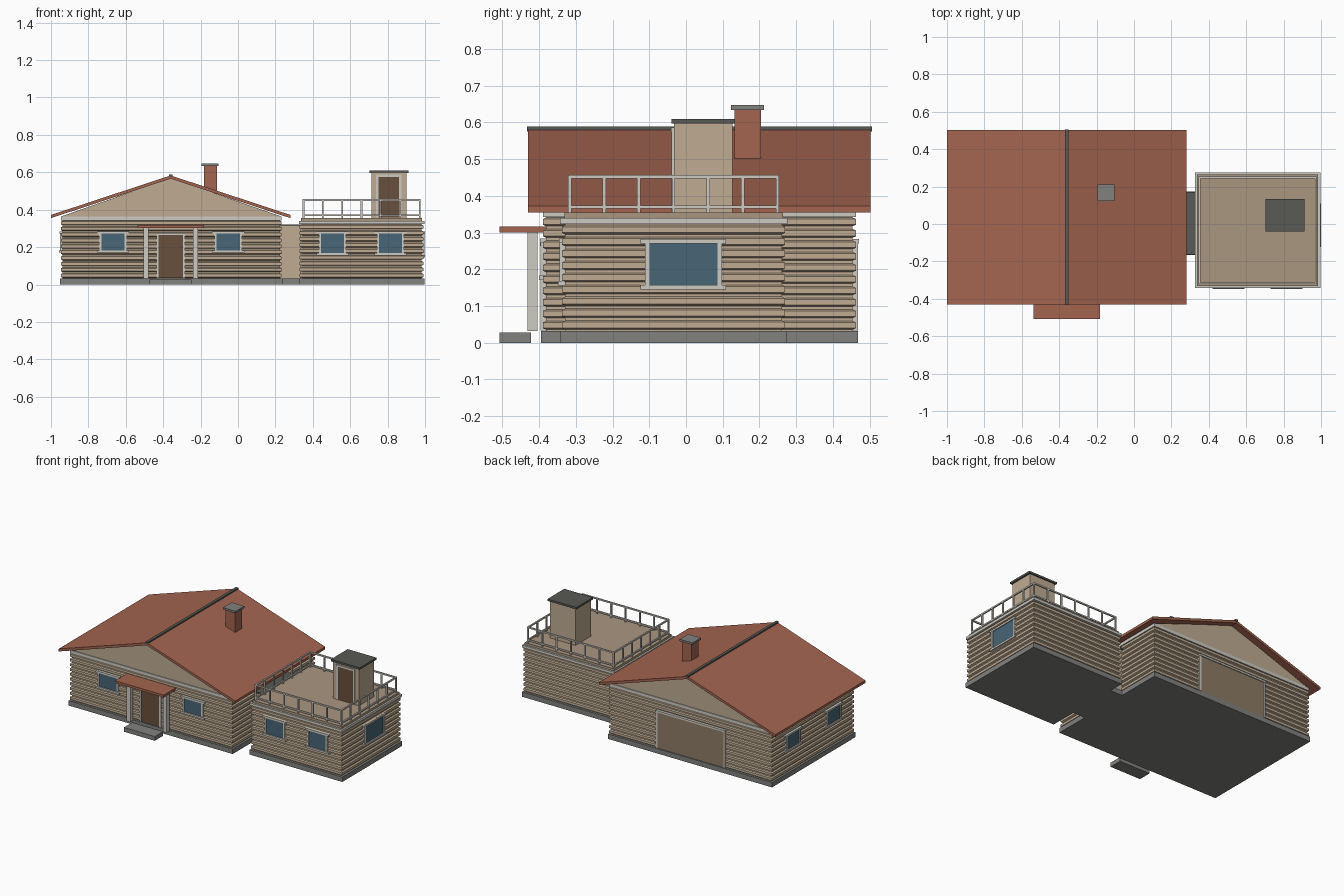
import bpy, bmesh

if "Cube" in bpy.data.objects:
    bpy.data.objects.remove(bpy.data.objects["Cube"])


def material(name, rgb):
    m = bpy.data.materials.new(name)
    m.diffuse_color = (*rgb, 1)
    m.use_nodes = True
    m.node_tree.nodes["Principled BSDF"].inputs["Base Color"].default_value = m.diffuse_color
    return m


WOOD = material("log_wood", (0.52, 0.41, 0.29))
ROOF = material("roof_red", (0.37, 0.13, 0.08))
TRIM = material("trim", (0.62, 0.60, 0.55))
GLASS = material("glass", (0.065, 0.13, 0.18))
DOOR = material("door_brown", (0.14, 0.08, 0.045))
GARAGE = material("garage_brown", (0.27, 0.20, 0.13))
STONE = material("stone", (0.22, 0.22, 0.21))
DARK = material("dark_cap", (0.10, 0.10, 0.09))
DECK = material("deck", (0.40, 0.31, 0.22))


def finish(name, bm, mat):
    bmesh.ops.recalc_face_normals(bm, faces=bm.faces)
    me = bpy.data.meshes.new(name)
    bm.to_mesh(me)
    bm.free()
    me.materials.append(mat)
    ob = bpy.data.objects.new(name, me)
    bpy.context.collection.objects.link(ob)
    return ob


def box(name, x0, x1, y0, y1, z0, z1, mat):
    bm = bmesh.new()
    bmesh.ops.create_cube(bm, size=1)
    for v in bm.verts:
        v.co = (x1 if v.co.x > 0 else x0, y1 if v.co.y > 0 else y0, z1 if v.co.z > 0 else z0)
    return finish(name, bm, mat)


def prism(name, profile, y0, y1, mat):
    """Extrude an x-z outline along y."""
    bm = bmesh.new()
    f = bm.faces.new([bm.verts.new((x, y0, z)) for x, z in profile])
    ext = bmesh.ops.extrude_face_region(bm, geom=[f])["geom"]
    bmesh.ops.translate(bm, vec=(0, y1 - y0, 0), verts=[v for v in ext if isinstance(v, bmesh.types.BMVert)])
    return finish(name, bm, mat)


def log_walls(name, x0, x1, y0, y1, z0, z1, n):
    """Rectangular wall stack with a rounded-off log profile on every course."""
    bm = bmesh.new()
    h, d = (z1 - z0) / n, 0.009
    rings = []
    for i in range(n):
        for t, o in ((0, d), (0.12, d), (0.25, 0), (0.75, 0), (0.88, d)):
            rings.append((z0 + (i + t) * h, o))
    rings.append((z1, d))
    prev = None
    for z, o in rings:
        r = [bm.verts.new(p) for p in ((x0 + o, y0 + o, z), (x1 - o, y0 + o, z),
                                       (x1 - o, y1 - o, z), (x0 + o, y1 - o, z))]
        if prev:
            for k in range(4):
                bm.faces.new((prev[k], prev[(k + 1) % 4], r[(k + 1) % 4], r[k]))
        else:
            bm.faces.new(r)
        prev = r
    bm.faces.new(prev)
    return finish(name, bm, WOOD)


def opening(name, side, at, c, w, z0, z1, fill=GLASS, sill=True, ear=0.012):
    """Framed window or door on a wall; side is an outward axis, c the centre along the wall."""
    s = -1 if side[0] == "-" else 1

    def part(suffix, a0, a1, b0, b1, depth, mat):
        d0, d1 = sorted((at - s * 0.012, at + s * depth))
        if side[1] == "y":
            box(name + suffix, a0, a1, d0, d1, b0, b1, mat)
        else:
            box(name + suffix, d0, d1, a0, a1, b0, b1, mat)
    l, r, t = c - w / 2, c + w / 2, 0.012
    part("_panel", l, r, z0, z1, 0.002, fill)
    part("_jamb_left", l - t, l, z0, z1, 0.006, TRIM)
    part("_jamb_right", r, r + t, z0, z1, 0.006, TRIM)
    part("_header", l - t - ear, r + t + ear, z1, z1 + t, 0.008, TRIM)
    if sill:
        part("_sill", l - t - ear, r + t + ear, z0 - t, z0, 0.010, TRIM)


# Main house body
RX = -0.36
box("house_foundation", -0.952, 0.238, -0.395, 0.468, 0, 0.032, STONE)
log_walls("house_log_walls", -0.947, 0.233, -0.39, 0.463, 0.032, 0.345, 10)
box("house_frieze", -0.947, 0.233, -0.39, 0.463, 0.343, 0.364, TRIM)
prism("gable_walls", [(-0.945, 0.364), (0.231, 0.364), (RX, 0.570)], -0.385, 0.458, WOOD)

# Gabled roof
prism("roof", [(-1.0, 0.372), (RX, 0.583), (0.28, 0.372), (0.28, 0.355), (RX, 0.566), (-1.0, 0.355)],
      -0.43, 0.503, ROOF)
box("roof_ridge_cap", RX - 0.009, RX + 0.009, -0.433, 0.506, 0.575, 0.589, DARK)
box("chimney", -0.183, -0.113, 0.132, 0.204, 0.46, 0.634, ROOF)
box("chimney_cap", -0.195, -0.103, 0.123, 0.212, 0.634, 0.647, STONE)

# House windows and doors
for i, dx in enumerate((-0.308, 0.308)):
    opening(f"front_window_{i}", "-y", -0.39, RX + dx, 0.125, 0.183, 0.272)
for i, y in enumerate((-0.175, 0.245)):
    opening(f"left_window_{i}", "-x", -0.947, y, 0.125, 0.183, 0.272)
opening("front_door", "-y", -0.39, RX, 0.13, 0.034, 0.264, DOOR, False, 0)
opening("garage_door", "+y", 0.463, RX, 0.48, 0.034, 0.27, GARAGE, False, 0)

# Entrance porch
box("porch_canopy", -0.537, -0.183, -0.508, -0.38, 0.301, 0.317, ROOF)
for i, s in enumerate((-1, 1)):
    x = RX + s * 0.132
    box(f"porch_post_{i}", x - 0.013, x + 0.013, -0.432, -0.405, 0.032, 0.301, TRIM)
box("porch_step", -0.472, -0.248, -0.508, -0.422, 0, 0.028, STONE)

# Connecting passage
box("passage_foundation", 0.23, 0.335, -0.165, 0.175, 0, 0.032, STONE)
box("passage_walls", 0.225, 0.338, -0.155, 0.165, 0.032, 0.312, WOOD)
box("passage_roof", 0.225, 0.338, -0.163, 0.172, 0.312, 0.322, DARK)

# Flat-roofed annex
box("annex_foundation", 0.325, 0.997, -0.343, 0.275, 0, 0.032, STONE)
log_walls("annex_log_walls", 0.33, 0.991, -0.338, 0.27, 0.032, 0.324, 9)
box("annex_cornice", 0.325, 0.996, -0.343, 0.276, 0.323, 0.340, TRIM)
box("annex_deck", 0.336, 0.985, -0.331, 0.264, 0.340, 0.355, DECK)
for i, x in enumerate((0.505, 0.815)):
    opening(f"annex_front_window_{i}", "-y", -0.338, x, 0.122, 0.168, 0.272)
opening("annex_side_window", "+x", 0.991, -0.007, 0.185, 0.157, 0.271)

# Roof terrace railing
X0, X1, Y0, Y1, T, N = 0.350, 0.971, -0.317, 0.249, 0.0045, 6
for label, z in (("bottom", 0.370), ("top", 0.452)):
    for i, y in enumerate((Y0, Y1)):
        box(f"rail_{label}_x{i}", X0 - T, X1 + T, y - T, y + T, z - T, z + T, TRIM)
    for i, x in enumerate((X0, X1)):
        box(f"rail_{label}_y{i}", x - T, x + T, Y0, Y1, z - T, z + T, TRIM)
posts = set()
for i in range(N + 1):
    x, y = X0 + (X1 - X0) * i / N, Y0 + (Y1 - Y0) * i / N
    posts |= {(x, Y0), (x, Y1), (X0, y), (X1, y)}
for i, (x, y) in enumerate(sorted(posts)):
    box(f"rail_post_{i}", x - T, x + T, y - T, y + T, 0.355, 0.452, TRIM)

# Stair tower on the terrace
box("stair_tower", 0.713, 0.900, -0.033, 0.126, 0.355, 0.597, WOOD)
box("stair_tower_cap", 0.702, 0.911, -0.040, 0.134, 0.597, 0.610, DARK)
opening("stair_tower_door", "-y", -0.033, 0.806, 0.11, 0.357, 0.575, DOOR, False, 0)
